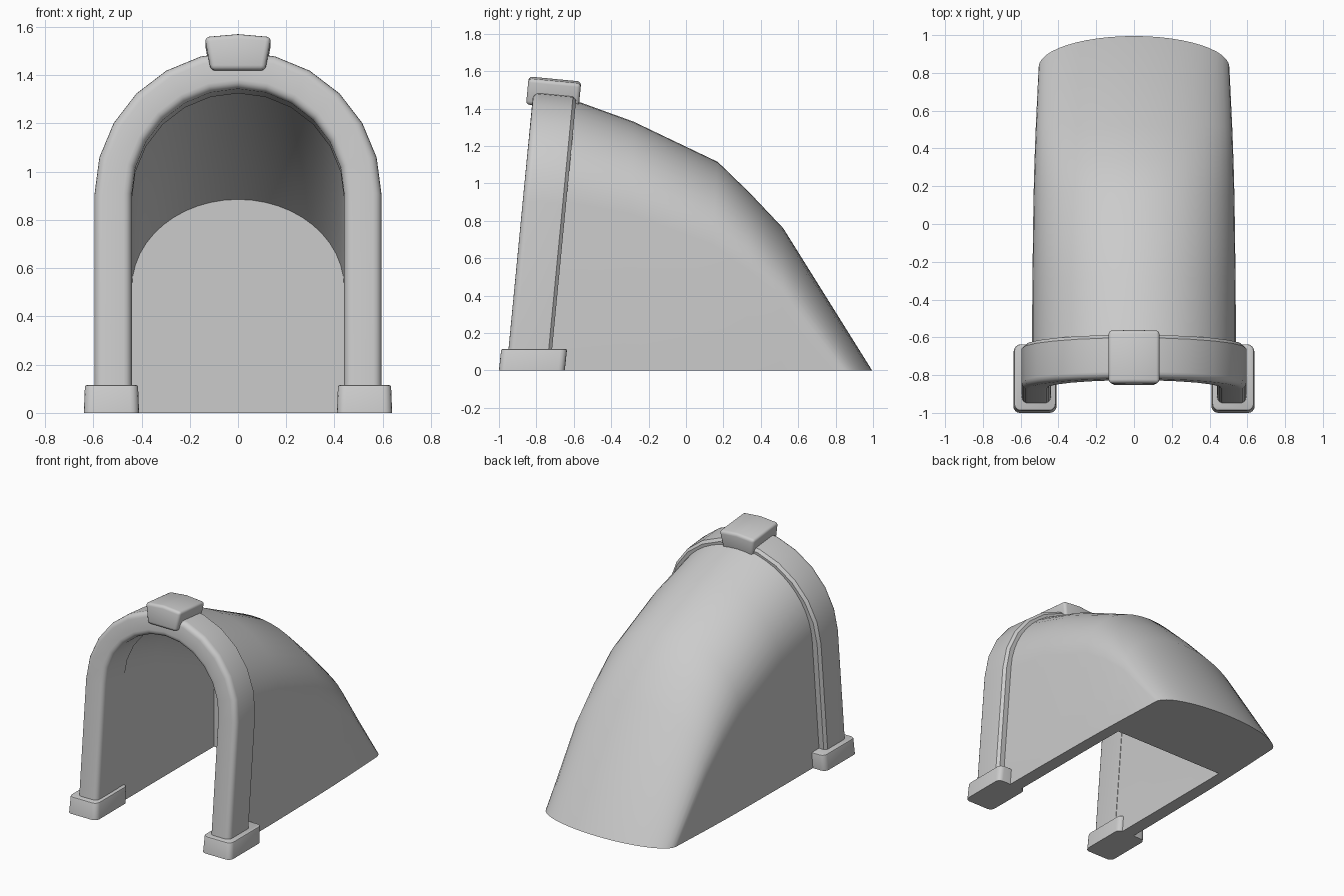
import bpy, bmesh
from math import sin, cos, pi, radians
from mathutils import Vector

if "Cube" in bpy.data.objects:
    bpy.data.objects.remove(bpy.data.objects["Cube"])

TILT = radians(5.5)
Y0 = -0.96          # front face of the arch at ground level


def lean(x, d, z):
    """Point in the leaning arch frame (d = depth from front face)."""
    return Vector((x, Y0 + d * cos(TILT) + z * sin(TILT), z * cos(TILT) - d * sin(TILT)))


def finish(bm, name, angle=35):
    bmesh.ops.remove_doubles(bm, verts=bm.verts, dist=1e-5)
    bmesh.ops.recalc_face_normals(bm, faces=bm.faces)
    mesh = bpy.data.meshes.new(name)
    bm.to_mesh(mesh)
    bm.free()
    ob = bpy.data.objects.new(name, mesh)
    bpy.context.collection.objects.link(ob)
    bpy.ops.object.select_all(action='DESELECT')
    ob.select_set(True)
    bpy.context.view_layer.objects.active = ob
    bpy.ops.object.shade_smooth_by_angle(angle=radians(angle))
    return ob


def bridge(bm, a, b, closed=False):
    n = len(a)
    for i in range(n if closed else n - 1):
        j = (i + 1) % n
        bm.faces.new((a[i], a[j], b[j], b[i]))


# Arch surround: rounded section swept up one leg, over and down
R_IN, R_OUT, ZC, DEPTH = 0.44, 0.595, 0.913, 0.232
f = 0.035
section = [(R_IN, DEPTH)]
for k in range(5):
    a = pi / 2 * k / 4
    section.append((R_IN + f - f * cos(a), f - f * sin(a)))
for k in range(5):
    a = pi / 2 * k / 4
    section.append((R_OUT - f + f * sin(a), f - f * cos(a)))
section += [(R_OUT, DEPTH - 0.018), (R_OUT - 0.018, DEPTH)]

SEG = 12
stations = [(1, 0, 0.04)]
stations += [(cos(pi * i / SEG), sin(pi * i / SEG), ZC) for i in range(SEG + 1)]
stations += [(-1, 0, 0.04)]
bm = bmesh.new()
rings = [[bm.verts.new(lean(r * c, d, z + r * s)) for r, d in section] for c, s, z in stations]
for a, b in zip(rings, rings[1:]):
    bridge(bm, a, b, closed=True)
bm.faces.new(rings[0])
bm.faces.new(rings[-1])
finish(bm, "arch_surround")

# Keystone: wedge with slightly crowned top
outline = [(-0.113, 1.425), (0.113, 1.425), (0.138, 1.564), (0, 1.576), (-0.138, 1.564)]
bm = bmesh.new()
front = [bm.verts.new(lean(x, -0.032, z)) for x, z in outline]
back = [bm.verts.new(lean(x, 0.25, z)) for x, z in outline]
bridge(bm, front, back, closed=True)
bm.faces.new(front)
bm.faces.new(back)
bmesh.ops.recalc_face_normals(bm, faces=bm.faces)
sharp = [e for e in bm.edges if e.calc_face_angle() > 0.5]
bmesh.ops.bevel(bm, geom=sharp, offset=0.02, segments=3, profile=0.5, affect='EDGES')
finish(bm, "keystone", 50)

# Foot blocks: sheared to follow the lean, mirrored
bm = bmesh.new()
bmesh.ops.create_cube(bm, size=1)
for v in bm.verts:
    top = v.co.z > 0
    half = 0.11 if top else 0.1145
    v.co = Vector((0.5245 + (half if v.co.x > 0 else -half),
                   (-0.648 if v.co.y > 0 else -1.0) + (0.012 if top else 0),
                   0.115 if top else 0))
upright = [e for e in bm.edges if abs(e.verts[0].co.z - e.verts[1].co.z) > 0.05]
bmesh.ops.bevel(bm, geom=upright, offset=0.035, segments=4, profile=0.5, affect='EDGES')
rim = [e for e in bm.edges if all(v.co.z > 0.11 for v in e.verts)]
bmesh.ops.bevel(bm, geom=rim, offset=0.008, segments=2, profile=0.5, affect='EDGES')
foot = finish(bm, "foot_blocks", 40)
foot.modifiers.new("Mirror", 'MIRROR')

# Hood: arch sections (half width, base y, shoulder y, shoulder z, top y, top z)
OUTER = [(0.54, -0.75, -0.67, 0.91, -0.63, 1.457),
         (0.538, -0.34, -0.30, 0.84, -0.28, 1.33),
         (0.532, 0.12, 0.14, 0.67, 0.17, 1.115),
         (0.527, 0.32, 0.33, 0.54, 0.34, 0.95),
         (0.52, 0.51, 0.515, 0.38, 0.52, 0.76),
         (0.505, 0.83, 0.83, 0.0, 0.995, 0.0)]
INNER = [(0.443, -0.75, -0.67, 0.91, -0.63, 1.355),
         (0.443, -0.34, -0.30, 0.82, -0.28, 1.235),
         (0.442, 0.12, 0.13, 0.64, 0.14, 1.03),
         (0.44, 0.36, 0.36, 0.52, 0.36, 0.885)]
N = 24


def hood_ring(bm, w, yb, ys, zs, yt, zt):
    pts = [(w, yb, 0)]
    for i in range(N + 1):
        a = pi * i / N
        s = sin(a)
        pts.append((w * cos(a), ys + (yt - ys) * s, zs + (zt - zs) * s))
    pts.append((-w, yb, 0))
    return [bm.verts.new(p) for p in pts]


bm = bmesh.new()
outer = [hood_ring(bm, *s) for s in OUTER]
inner = [hood_ring(bm, *s) for s in INNER]
for rs in (outer, inner):
    for a, b in zip(rs, rs[1:]):
        bridge(bm, a, b)
bridge(bm, outer[0], inner[0])           # front rim, hidden in the arch
bm.faces.new(inner[-1])                  # flat back wall of the niche
underside = ([r[0] for r in outer[:-1]] + outer[-1][1:-1]
             + [r[-1] for r in reversed(outer[:-1])]
             + [r[-1] for r in inner] + [r[0] for r in reversed(inner)])
bm.faces.new(underside)                  # U-shaped underside
finish(bm, "hood", 40)
